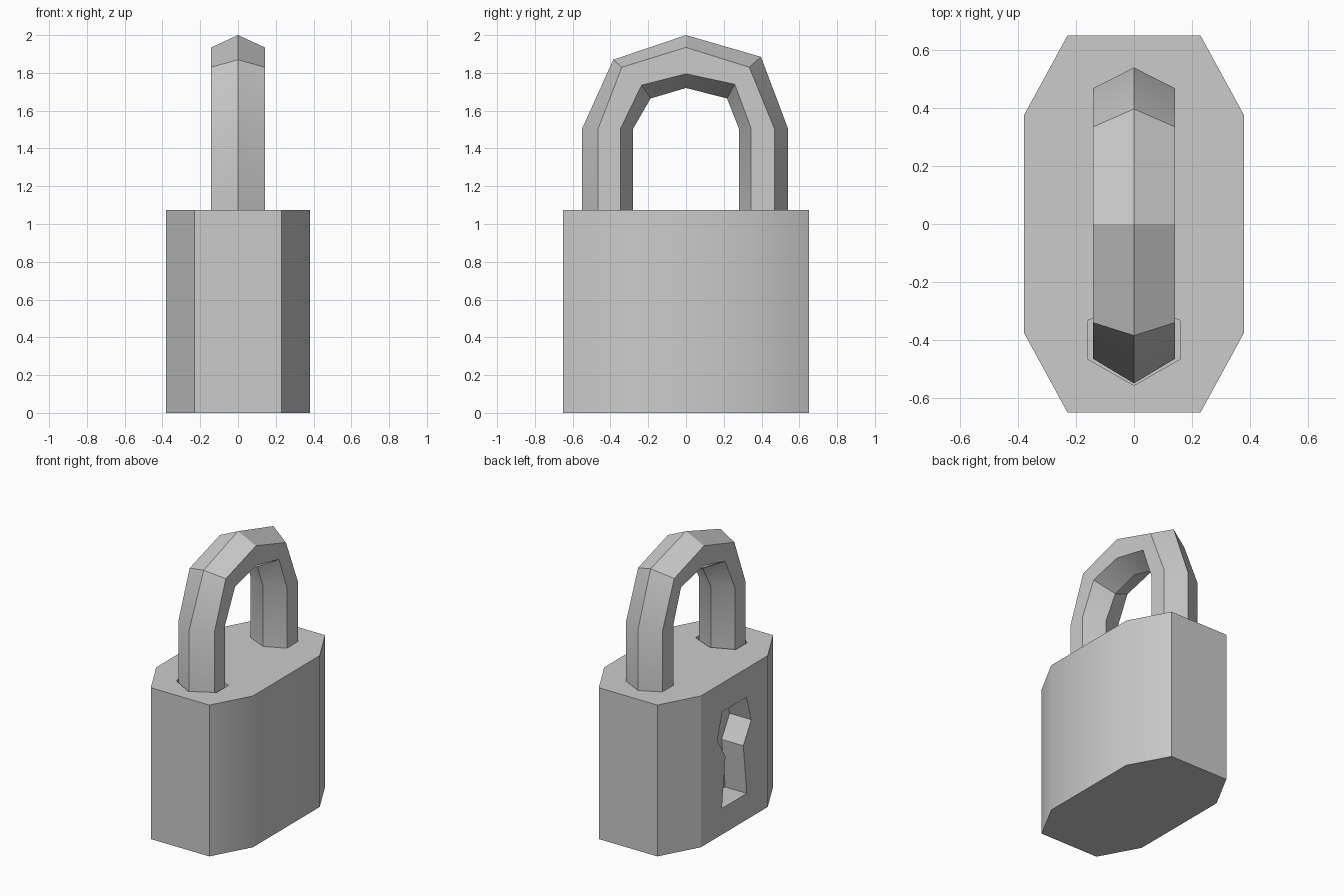
import bpy, bmesh

if "Cube" in bpy.data.objects:
    bpy.data.objects.remove(bpy.data.objects["Cube"])


def make_object(name, bm):
    bmesh.ops.recalc_face_normals(bm, faces=bm.faces)
    me = bpy.data.meshes.new(name)
    bm.to_mesh(me)
    bm.free()
    ob = bpy.data.objects.new(name, me)
    bpy.context.collection.objects.link(ob)
    return ob


def loft(name, rings):
    """Skin a list of equal-length point rings and cap both ends."""
    bm = bmesh.new()
    rows = [[bm.verts.new(p) for p in ring] for ring in rings]
    n = len(rows[0])
    for a, b in zip(rows, rows[1:]):
        for i in range(n):
            j = (i + 1) % n
            bm.faces.new((a[i], a[j], b[j], b[i]))
    bm.faces.new(rows[0][::-1])
    bm.faces.new(rows[-1])
    return make_object(name, bm)


def mirrored(half):
    """Close a half outline (positive first coordinate) into a loop."""
    return half + [(-a, b) for a, b in reversed(half) if a]


def select(ob):
    bpy.ops.object.select_all(action='DESELECT')
    ob.select_set(True)
    bpy.context.view_layer.objects.active = ob


def carve(ob, cutter):
    mod = ob.modifiers.new("carve", 'BOOLEAN')
    mod.operation = 'DIFFERENCE'
    mod.solver = 'EXACT'
    mod.object = cutter
    select(ob)
    bpy.ops.object.modifier_apply(modifier=mod.name)
    bpy.data.objects.remove(cutter)


TOP = 1.075

# Body: long chamfered block
plan = mirrored([(0.23, -0.65), (0.38, -0.375), (0.38, 0.375), (0.23, 0.65)])
body = loft("lock_body", [[(x, y, z) for x, y in plan] for z in (0, TOP)])

# Keyhole recess on the -x side
key = mirrored([(0.135, 0.87), (0.19, 0.69), (0.10, 0.54), (0.14, 0.186)])
carve(body, loft("keyhole_cutter", [[(x, y, z) for y, z in key] for x in (-0.5, -0.21)]))

# Socket around the free shackle leg
socket = [(0, -0.557), (0.158, -0.467), (0.158, -0.333),
          (0, -0.265), (-0.158, -0.333), (-0.158, -0.467)]
carve(body, loft("socket_cutter", [[(x, y, z) for x, y in socket] for z in (0.97, 1.2)]))

select(body)
bpy.ops.object.shade_smooth_by_angle(angle=0.524)
# The keyhole side keeps crisp edges
me = body.data
for e in me.edges:
    if all(me.vertices[v].co.x < -0.37 for v in e.vertices):
        e.use_edge_sharp = True

# Shackle: four (y, z) rails from outer ridge to inner ridge
outer = [(-0.55, 0.96), (-0.55, 1.505), (-0.385, 1.87), (0, 2.0), (0.397, 1.885), (0.54, 1.505), (0.54, 1.06)]
outer_side = [(-0.465, 0.96), (-0.465, 1.505), (-0.34, 1.83), (0, 1.935), (0.335, 1.83), (0.468, 1.505), (0.468, 1.06)]
inner_side = [(-0.347, 0.96), (-0.347, 1.505), (-0.235, 1.735), (0, 1.795), (0.258, 1.74), (0.345, 1.505), (0.345, 1.06)]
inner = [(-0.28, 0.96), (-0.28, 1.505), (-0.187, 1.665), (0, 1.72), (0.217, 1.665), (0.28, 1.505), (0.28, 1.06)]
W = 0.142
rings = [[(0, *a), (W, *b), (W, *c), (0, *d), (-W, *c), (-W, *b)]
         for a, b, c, d in zip(outer, outer_side, inner_side, inner)]
shackle = loft("shackle", rings)
select(shackle)
bpy.ops.object.shade_smooth_by_angle(angle=0.524)
